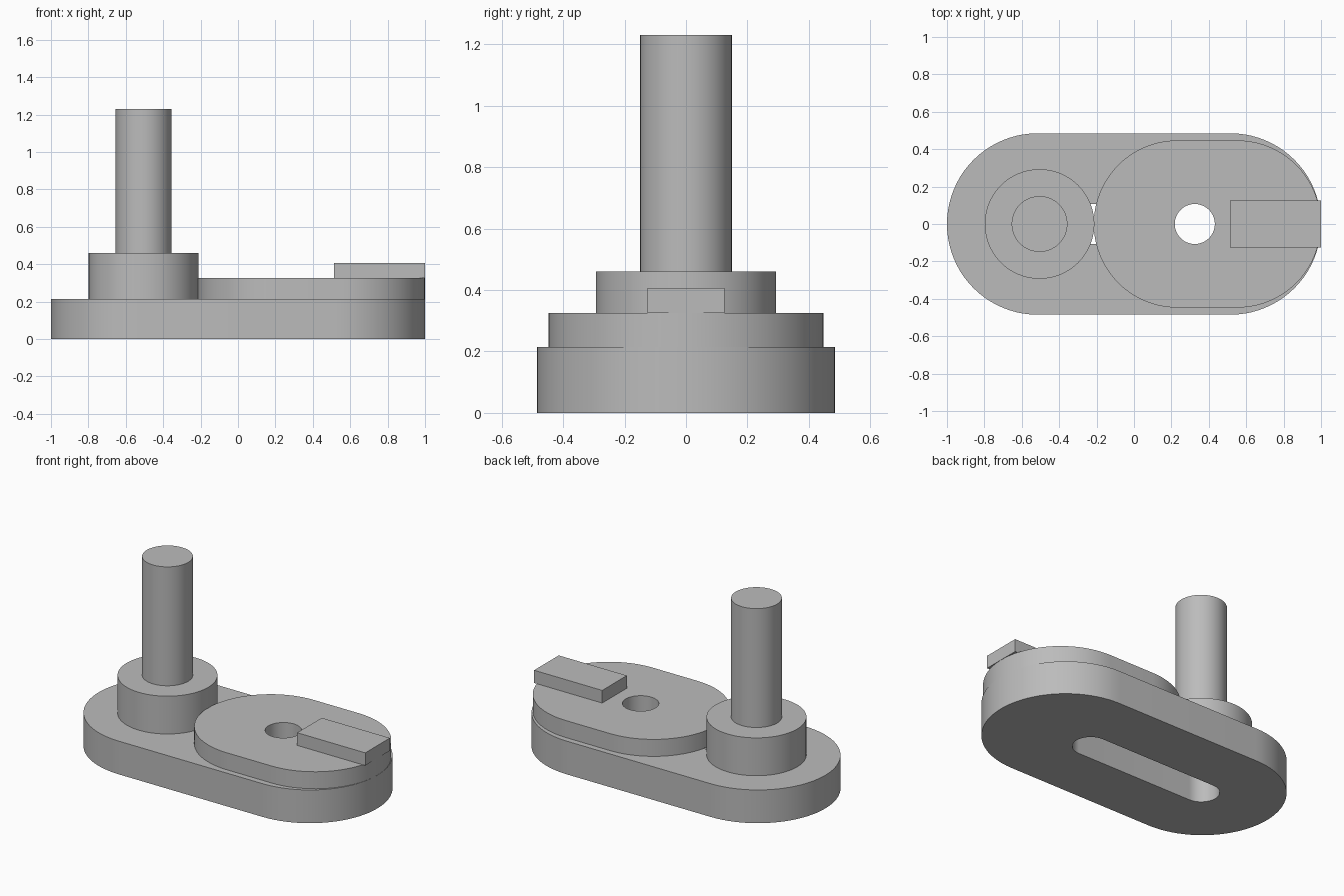
import bpy
import bmesh
from math import cos, sin, pi, radians

cube = bpy.data.objects.get("Cube")
if cube:
    bpy.data.objects.remove(cube, do_unlink=True)

grey = bpy.data.materials.new("plain grey")
grey.use_nodes = True
colour = (0.5, 0.5, 0.5, 1)
grey.diffuse_color = colour
grey.node_tree.nodes["Principled BSDF"].inputs["Base Color"].default_value = colour


def slot(x0, x1, r, steps=40):
    """Outline with round ends centred on x0 and x1; a circle if they match."""
    right = [(x1 + r * cos(a), r * sin(a))
             for a in (pi * (i / steps - 0.5) for i in range(steps + 1))]
    left = [(x0 - r * cos(a), -r * sin(a))
            for a in (pi * (i / steps - 0.5) for i in range(steps + 1))]
    return right + left if x1 > x0 else right[:-1] + left[:-1]


def slab(name, outlines, z0, z1):
    """Raise a flat shape from z0 to z1; outlines after the first are holes."""
    bm = bmesh.new()
    edges = []
    for points in outlines:
        verts = [bm.verts.new((x, y, z0)) for x, y in points]
        edges += [bm.edges.new((v, verts[i - 1])) for i, v in enumerate(verts)]
    if len(outlines) == 1:
        bm.faces.new(verts)
    else:
        bmesh.ops.triangle_fill(bm, edges=edges, use_beauty=True, normal=(0, 0, 1))
    raised = bmesh.ops.extrude_face_region(bm, geom=bm.faces[:], use_keep_orig=True)
    bmesh.ops.translate(bm, vec=(0, 0, z1 - z0),
                        verts=[g for g in raised["geom"] if isinstance(g, bmesh.types.BMVert)])
    bmesh.ops.recalc_face_normals(bm, faces=bm.faces[:])
    mesh = bpy.data.meshes.new(name)
    bm.to_mesh(mesh)
    bm.free()
    mesh.materials.append(grey)
    mesh.shade_smooth()
    mesh.set_sharp_from_angle(angle=radians(30))
    obj = bpy.data.objects.new(name, mesh)
    bpy.context.collection.objects.link(obj)
    return obj


PIN_X, HOLE_X, HOLE_R = -0.505, 0.325, 0.107
BASE_TOP, PLATE_TOP, COLLAR_TOP = 0.215, 0.325, 0.46

# Base with a long slot cut right through
slab("base", [slot(-0.515, 0.515, 0.485), slot(PIN_X, HOLE_X, HOLE_R)], 0, BASE_TOP)

# Collar and upright pin over one end of the slot
slab("collar", [slot(PIN_X, PIN_X, 0.293)], BASE_TOP, COLLAR_TOP)
slab("pin", [slot(PIN_X, PIN_X, 0.149)], COLLAR_TOP, 1.23)

# Upper plate with a round hole over the other end of the slot
slab("upper_plate", [slot(0.232, 0.552, 0.447), slot(HOLE_X, HOLE_X, HOLE_R)],
     BASE_TOP, PLATE_TOP)

# Rectangular key lying on the upper plate
slab("key", [[(0.512, -0.126), (1, -0.126), (1, 0.126), (0.512, 0.126)]], PLATE_TOP, 0.407)
